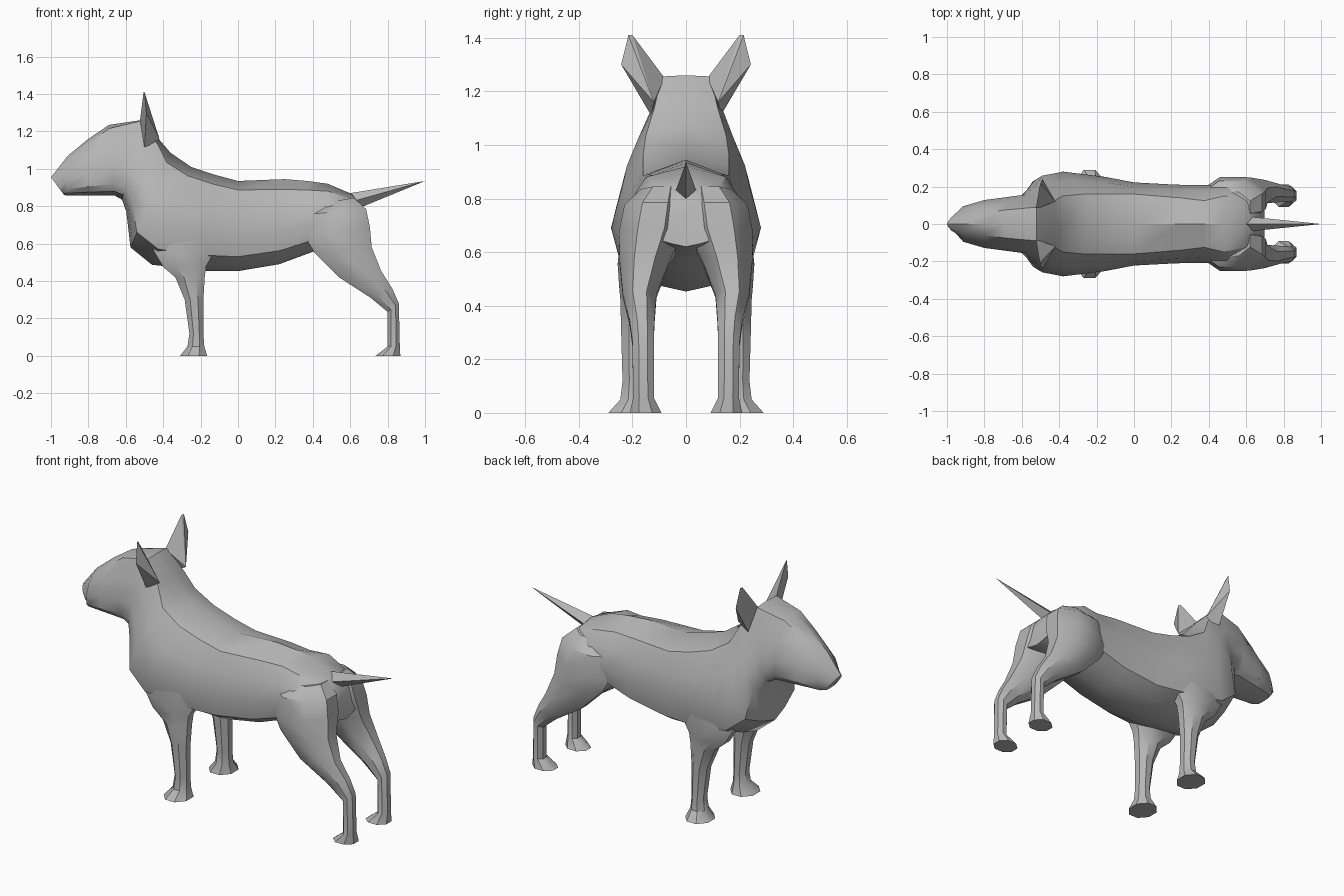
import bpy, bmesh, math
from mathutils import Vector

cube = bpy.data.objects.get("Cube")
if cube:
    bpy.data.objects.remove(cube, do_unlink=True)

coat = bpy.data.materials.new("grey_coat")
coat.use_nodes = True
GREY = (0.47, 0.47, 0.47, 1)
coat.diffuse_color = GREY
coat.node_tree.nodes["Principled BSDF"].inputs["Base Color"].default_value = GREY


def finish(name, bm, angle=35):
    bmesh.ops.recalc_face_normals(bm, faces=bm.faces)
    mesh = bpy.data.meshes.new(name)
    bm.to_mesh(mesh)
    bm.free()
    obj = bpy.data.objects.new(name, mesh)
    bpy.context.collection.objects.link(obj)
    mesh.materials.append(coat)
    bpy.ops.object.select_all(action='DESELECT')
    obj.select_set(True)
    bpy.context.view_layer.objects.active = obj
    bpy.ops.object.shade_smooth_by_angle(angle=math.radians(angle))


def loft(name, rings):
    """Skin a list of equal rings of points and cap both ends."""
    bm = bmesh.new()
    loops = [[bm.verts.new(p) for p in ring] for ring in rings]
    n = len(loops[0])
    for a, b in zip(loops, loops[1:]):
        for i in range(n):
            j = (i + 1) % n
            bm.faces.new((a[i], a[j], b[j], b[i]))
    bm.faces.new(loops[0])
    bm.faces.new(loops[-1])
    finish(name, bm)


def body_ring(top, bottom, top_w, mid_w, low_w, drop):
    """Symmetric section hung between a spine point and a belly point."""
    t, b = Vector((top[0], 0, top[1])), Vector((bottom[0], 0, bottom[1]))
    half = [(top_w, drop), (top_w * .35 + mid_w * .65, .32), (mid_w, .61),
            (mid_w * .8 + low_w * .2, .84), (low_w, .94)]
    left = [t.lerp(b, f) + Vector((0, w, 0)) for w, f in half]
    right = [Vector((p.x, -p.y, p.z)) for p in reversed(left)]
    return [t] + left + [b] + right


def limb_ring(front, back, inner, outer, side):
    """Eight-sided section between a front and a back point."""
    f, b = Vector((front[0], 0, front[1])), Vector((back[0], 0, back[1]))
    mid_y, half_y = (inner + outer) / 2, (outer - inner) / 2
    ring = []
    for k in range(8):
        a = math.radians(45 * k + 22.5)
        r = 1 / math.cos(math.radians(22.5))
        p = f.lerp(b, .5 - .5 * r * math.cos(a))
        p.y = side * (mid_y + half_y * r * math.sin(a))
        ring.append(p)
    return ring


# Head, neck and trunk: spine point, underside point, widths, shoulder drop
body = [
    ((-1.0, .955), (-.93, .86), .015, .045, .04, .1),
    ((-.91, 1.07), (-.915, .857), .04, .095, .07, .12),
    ((-.8, 1.16), (-.8, .857), .06, .128, .09, .08),
    ((-.69, 1.235), (-.66, .857), .075, .145, .11, .05),
    ((-.52, 1.26), (-.62, .835), .09, .157, .12, .01),
    ((-.42, 1.155), (-.597, .77), .12, .205, .12, .06),
    ((-.36, 1.085), (-.575, .58), .15, .258, .11, .1),
    ((-.25, 1.01), (-.46, .487), .16, .28, .12, .09),
    ((-.13, .97), (-.17, .455), .16, .252, .13, .1),
    ((0, .935), (0, .453), .16, .222, .13, .1),
    ((.25, .945), (.22, .49), .14, .21, .12, .12),
    ((.37, .935), (.41, .56), .125, .208, .11, .13),
    ((.48, .92), (.5, .59), .15, .215, .09, .12),
    ((.61, .865), (.64, .61), .12, .19, .07, .1),
    ((.67, .8), (.7, .62), .07, .13, .05, .08),
]
loft("head_and_trunk", [body_ring(*s) for s in body])

# Legs: front point, back point, inner and outer distance from the middle
front_leg = [
    ((-.5, .7), (-.06, .68), .1, .24),
    ((-.45, .56), (-.13, .55), .115, .255),
    ((-.4, .475), (-.17, .48), .13, .25),
    ((-.335, .42), (-.178, .42), .137, .245),
    ((-.285, .3), (-.185, .3), .145, .242),
    ((-.26, .12), (-.185, .12), .15, .237),
    ((-.27, .05), (-.18, .05), .145, .245),
    ((-.31, 0), (-.165, 0), .125, .29),
]
hind_leg = [
    ((.42, .81), (.62, .845), .01, .17),
    ((.36, .755), (.685, .785), 0, .23),
    ((.355, .64), (.705, .69), .01, .25),
    ((.41, .55), (.715, .58), .06, .248),
    ((.54, .42), (.765, .455), .11, .236),
    ((.71, .31), (.825, .36), .118, .21),
    ((.8, .235), (.86, .28), .12, .2),
    ((.8, .05), (.865, .06), .12, .197),
    ((.735, 0), (.868, 0), .092, .21),
]
ear = [(-.525, .08, 1.25), (-.42, .12, 1.16), (-.5, .13, 1.11),
       (-.49, .242, 1.3), (-.505, .2, 1.41), (-.5, .215, 1.41)]

for side, label in ((1, "left"), (-1, "right")):
    loft("front_leg_" + label, [limb_ring(*s, side) for s in front_leg])
    loft("hind_leg_" + label, [limb_ring(*s, side) for s in hind_leg])
    # Pointed ear
    bm = bmesh.new()
    points = [bm.verts.new((x, y * side, z)) for x, y, z in ear]
    bmesh.ops.convex_hull(bm, input=points)
    finish("ear_" + label, bm, 20)

# Tapering four-sided tail
bm = bmesh.new()
base = [bm.verts.new(p) for p in
        ((.6, 0, .87), (.61, .04, .825), (.64, 0, .787), (.61, -.04, .825))]
tip = bm.verts.new((1, 0, .935))
for i in range(4):
    bm.faces.new((base[i], base[(i + 1) % 4], tip))
bm.faces.new(base)
finish("tail", bm)
